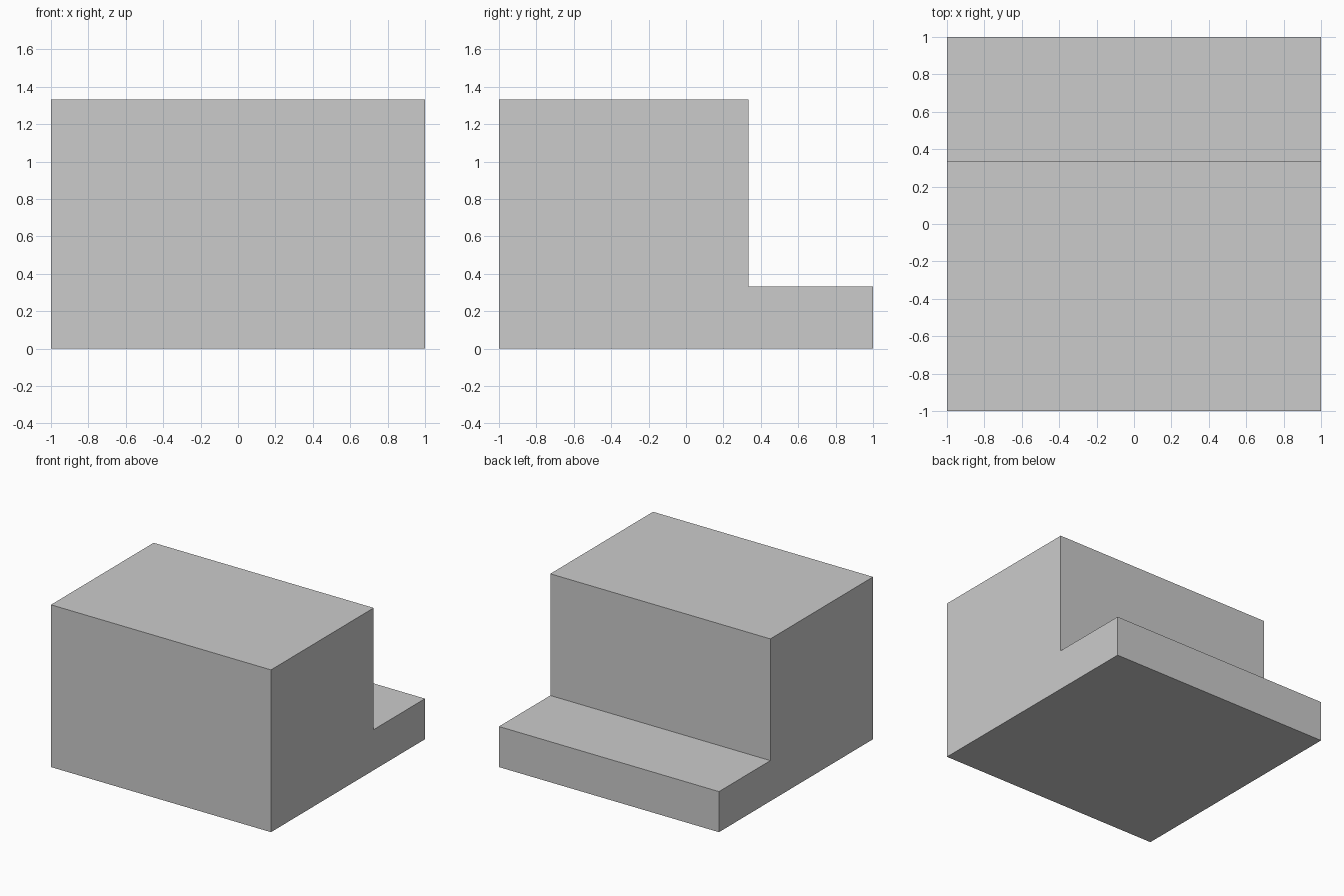
import bpy
import bmesh

if "Cube" in bpy.data.objects:
    bpy.data.objects.remove(bpy.data.objects["Cube"])

# L-shaped side profile (y, z), extruded along x
profile = [(-1, 0), (1, 0), (1, 1/3), (1/3, 1/3), (1/3, 4/3), (-1, 4/3)]
width = 2

bm = bmesh.new()
side = bm.faces.new([bm.verts.new((-width / 2, y, z)) for y, z in profile])
ext = bmesh.ops.extrude_face_region(bm, geom=[side], use_keep_orig=True)
verts = [g for g in ext["geom"] if isinstance(g, bmesh.types.BMVert)]
bmesh.ops.translate(bm, verts=verts, vec=(width, 0, 0))
bmesh.ops.recalc_face_normals(bm, faces=bm.faces)

# Stepped block
mesh = bpy.data.meshes.new("stepped_block")
bm.to_mesh(mesh)
bm.free()
block = bpy.data.objects.new("stepped_block", mesh)
bpy.context.collection.objects.link(block)
